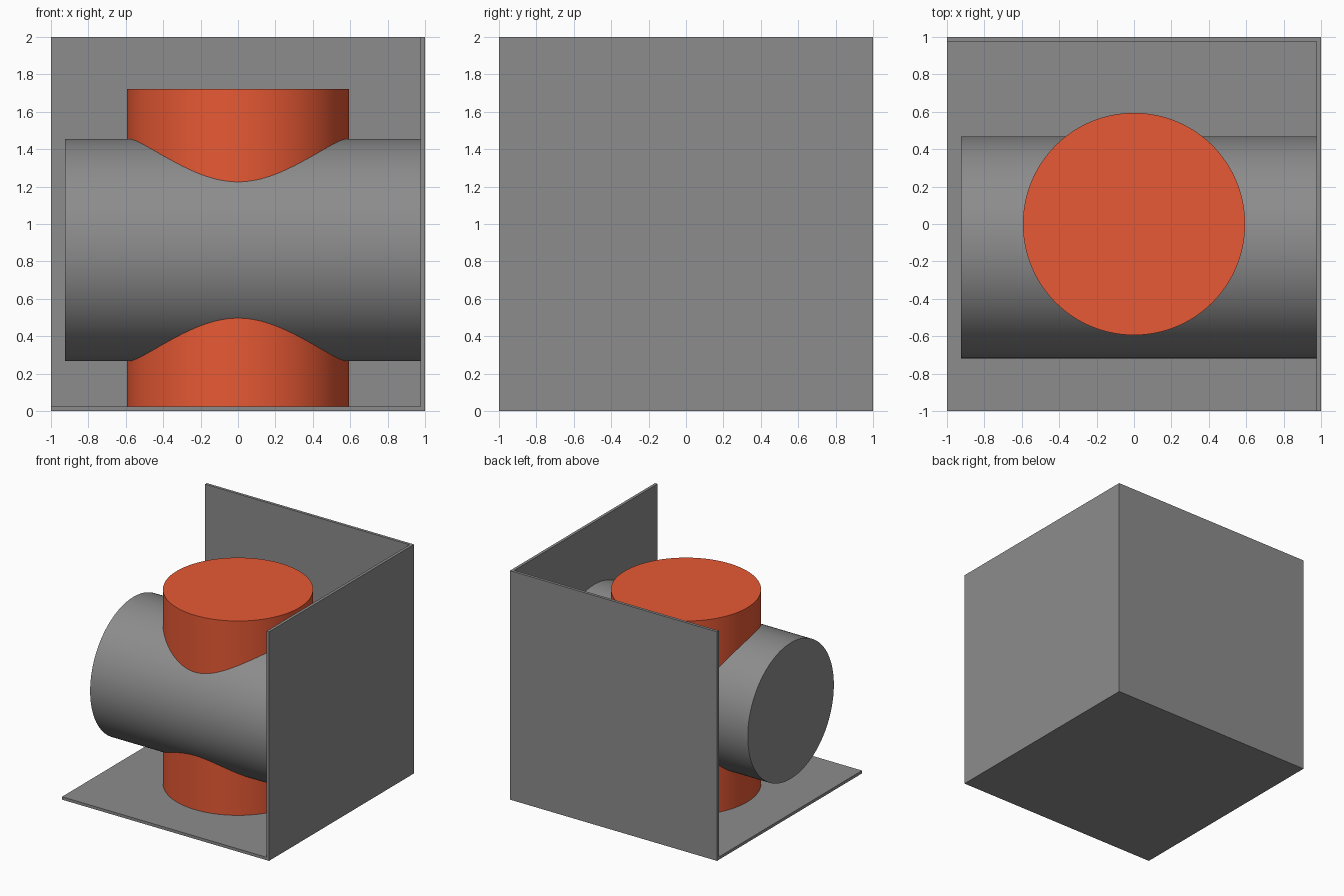
import bpy, bmesh, math

if "Cube" in bpy.data.objects:
    bpy.data.objects.remove(bpy.data.objects["Cube"])

T = 0.025    # panel thickness
R = 0.594    # radius of both cylinders


def material(name, colour):
    mat = bpy.data.materials.new(name)
    mat.diffuse_color = (*colour, 1)
    mat.use_nodes = True
    mat.node_tree.nodes["Principled BSDF"].inputs["Base Color"].default_value = mat.diffuse_color
    return mat


def cylinder(name, centre, length, mat, rotation=(0, 0, 0)):
    bpy.ops.mesh.primitive_cylinder_add(vertices=128, radius=R, depth=length,
                                        location=centre, rotation=rotation)
    obj = bpy.context.object
    obj.name = name
    obj.data.materials.append(mat)
    bpy.ops.object.shade_smooth_by_angle(angle=math.radians(30))
    return obj


red = material("orange_red", (0.8, 0.1, 0.035))
grey = material("dark_grey", (0.265, 0.265, 0.265))

# Corner panels: floor, back and right sides of a cube, thickened inwards
bpy.ops.mesh.primitive_cube_add(size=2, location=(0, 0, 1))
panels = bpy.context.object
panels.name = "corner_panels"
panels.data.materials.append(grey)
bm = bmesh.new()
bm.from_mesh(panels.data)
open_sides = [f for f in bm.faces
              if f.normal.x < -0.5 or f.normal.y < -0.5 or f.normal.z > 0.5]
bmesh.ops.delete(bm, geom=open_sides, context='FACES')
bm.to_mesh(panels.data)
bm.free()
shell = panels.modifiers.new("thickness", 'SOLIDIFY')
shell.thickness = T
shell.offset = -1
shell.use_even_offset = True

# Upright cylinder standing on the floor panel
top = 1.722
cylinder("upright_cylinder", (0, 0, (T + top) / 2), top - T, red)

# Horizontal cylinder, offset to the front, ending on the right panel
left, right = -0.925, 1 - T
cylinder("horizontal_cylinder", ((left + right) / 2, -0.125, 0.861),
         right - left, grey, (0, math.pi / 2, 0))
